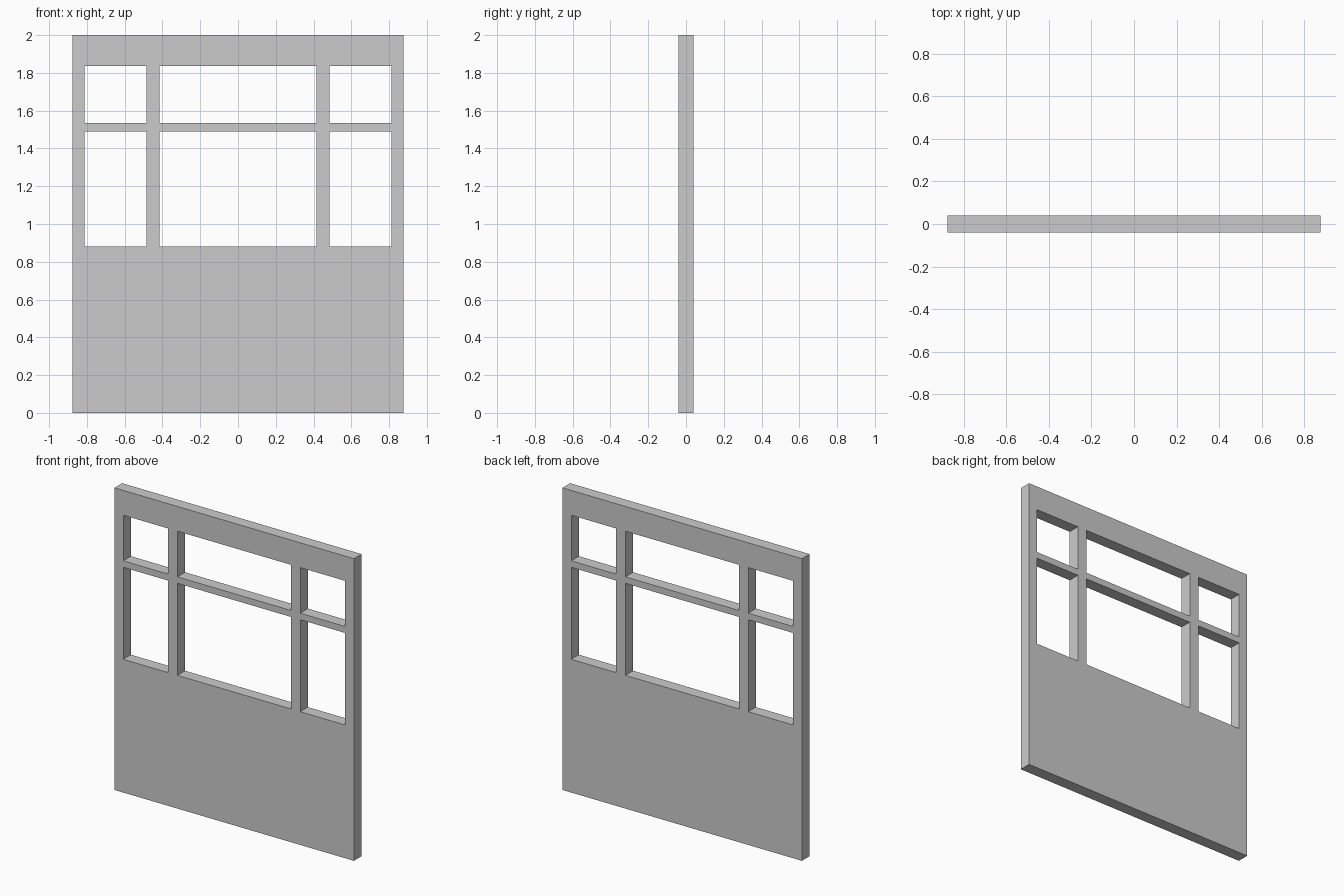
import bpy
import bmesh

if "Cube" in bpy.data.objects:
    bpy.data.objects.remove(bpy.data.objects["Cube"])

# Grid lines of the panel: stiles across, rails upward
XS = [-0.877, -0.812, -0.484, -0.415, 0.415, 0.484, 0.812, 0.877]
ZS = [0.0, 0.882, 1.491, 1.534, 1.836, 2.0]
HALF_DEPTH = 0.04
PANE_COLUMNS = (1, 3, 5)
PANE_ROWS = (1, 3)

bm = bmesh.new()

# Front sheet: every grid cell except the window openings
verts = [[bm.verts.new((x, -HALF_DEPTH, z)) for x in XS] for z in ZS]
for r in range(len(ZS) - 1):
    for c in range(len(XS) - 1):
        if r in PANE_ROWS and c in PANE_COLUMNS:
            continue
        bm.faces.new((verts[r][c], verts[r][c + 1],
                      verts[r + 1][c + 1], verts[r + 1][c]))

# Thickness: extrude a copy of the sheet to the back
front = bm.faces[:]
back = bmesh.ops.extrude_face_region(bm, geom=front, use_keep_orig=True)
moved = [g for g in back["geom"] if isinstance(g, bmesh.types.BMVert)]
bmesh.ops.translate(bm, verts=moved, vec=(0, 2 * HALF_DEPTH, 0))
bmesh.ops.recalc_face_normals(bm, faces=bm.faces[:])

mesh = bpy.data.meshes.new("window_wall_panel")
bm.to_mesh(mesh)
bm.free()
panel = bpy.data.objects.new("window_wall_panel", mesh)
bpy.context.collection.objects.link(panel)
